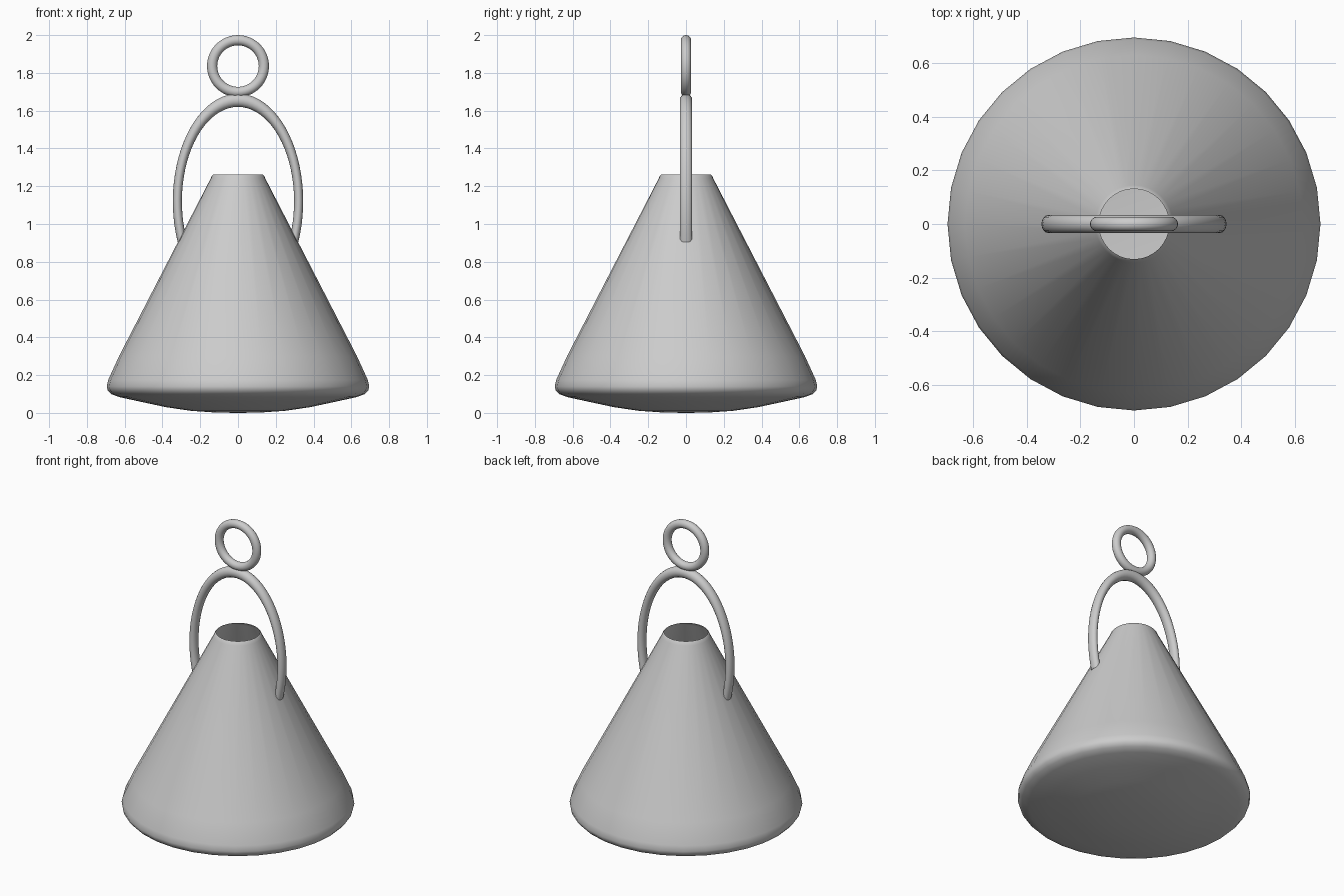
import bpy, bmesh
from math import pi, sin, cos, asin

if "Cube" in bpy.data.objects:
    bpy.data.objects.remove(bpy.data.objects["Cube"])


def finish(bm, name):
    bmesh.ops.recalc_face_normals(bm, faces=bm.faces)
    me = bpy.data.meshes.new(name)
    bm.to_mesh(me)
    bm.free()
    ob = bpy.data.objects.new(name, me)
    bpy.context.collection.objects.link(ob)
    bpy.ops.object.select_all(action='DESELECT')
    ob.select_set(True)
    bpy.context.view_layer.objects.active = ob
    bpy.ops.object.shade_smooth_by_angle(angle=pi / 4)
    return ob


def skin(bm, a, b):
    n = len(a)
    for i in range(n):
        j = (i + 1) % n
        bm.faces.new((a[i], a[j], b[j], b[i]))


# Conical body: open at the top, shallow domed underside
profile = [(0.12, 0.002), (0.25, 0.011), (0.38, 0.03), (0.52, 0.06),
           (0.63, 0.084), (0.672, 0.1), (0.69, 0.12), (0.695, 0.14),
           (0.687, 0.175), (0.63, 0.3), (0.145, 1.24), (0.139, 1.255),
           (0.131, 1.263)]
SIDES = 32
bm = bmesh.new()
rings = [[bm.verts.new((r * cos(2 * pi * i / SIDES), r * sin(2 * pi * i / SIDES), z))
          for i in range(SIDES)] for r, z in profile]
for a, b in zip(rings, rings[1:]):
    skin(bm, a, b)
base = bm.verts.new((0, 0, 0))
for i in range(SIDES):
    bm.faces.new((base, rings[0][i], rings[0][(i + 1) % SIDES]))
finish(bm, "cone_body")

# Arched handle: tube between an outer and an inner ellipse
ZC, OUT, INN = 1.12, (0.345, 0.57), (0.297, 0.50)
start = -asin((ZC - 0.905) / OUT[1])
STEPS, SECT = 48, 16
bm = bmesh.new()
rings = []
for k in range(STEPS + 1):
    t = start + (pi - 2 * start) * k / STEPS
    ring = []
    for i in range(SECT):
        s = 2 * pi * i / SECT
        f = (1 + cos(s)) / 2
        rx, rz = (n + (o - n) * f for o, n in zip(OUT, INN))
        z = ZC + rz * sin(t)
        if k in (0, STEPS):
            z = 0.905
        ring.append(bm.verts.new((rx * cos(t), 0.033 * sin(s), z)))
    rings.append(ring)
for a, b in zip(rings, rings[1:]):
    skin(bm, a, b)
bm.faces.new(rings[0])
bm.faces.new(rings[-1])
finish(bm, "arched_handle")

# Hanging ring on top of the handle
bpy.ops.mesh.primitive_torus_add(major_segments=48, minor_segments=16,
                                 major_radius=0.137, minor_radius=0.027,
                                 location=(0, 0, 1.836), rotation=(pi / 2, 0, 0))
bpy.context.object.name = "hanging_ring"
bpy.ops.object.shade_smooth()
